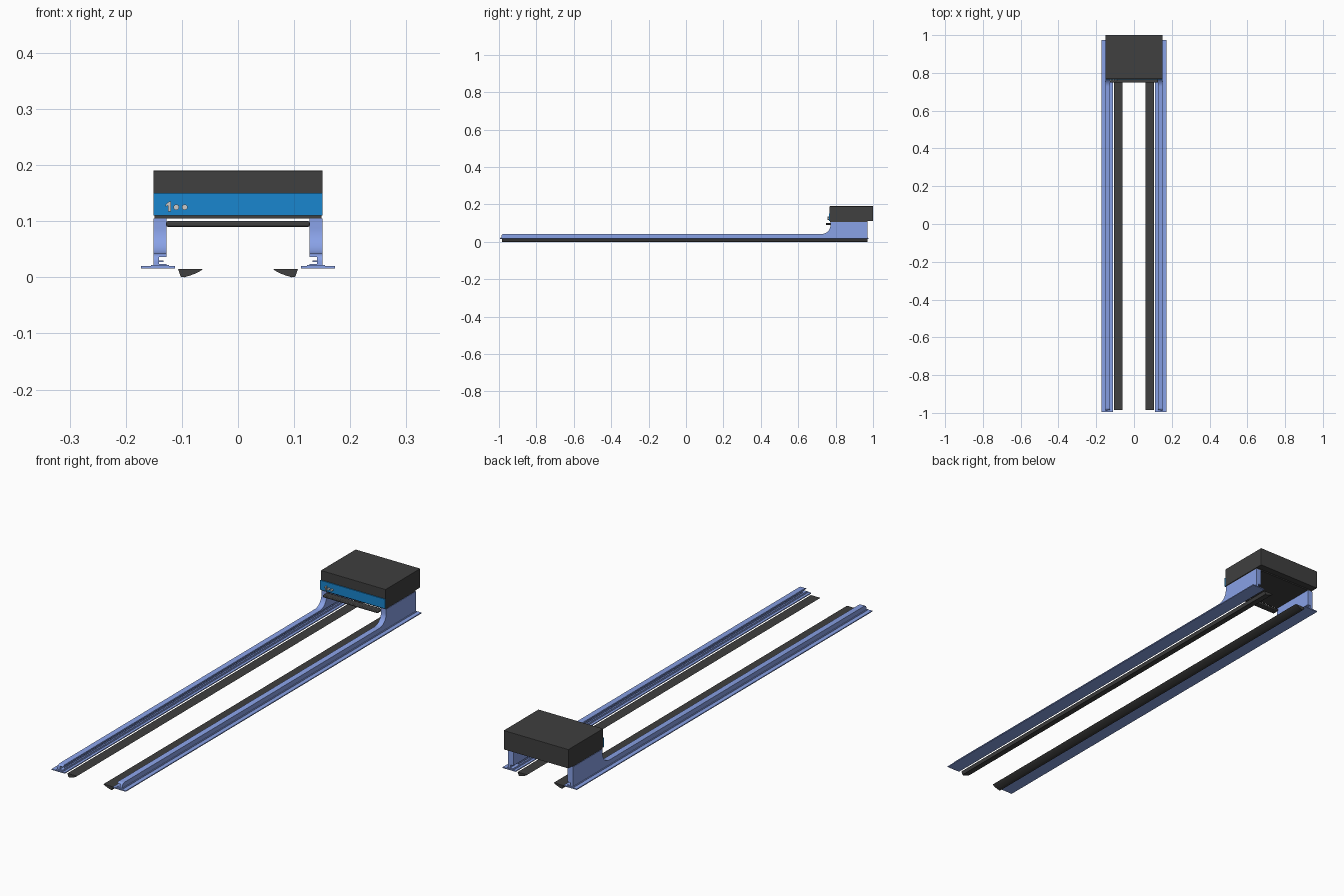
import bpy, bmesh, math

if "Cube" in bpy.data.objects:
    bpy.data.objects.remove(bpy.data.objects["Cube"])


def material(name, rgb):
    m = bpy.data.materials.new(name)
    m.diffuse_color = (*rgb, 1)
    m.use_nodes = True
    m.node_tree.nodes["Principled BSDF"].inputs["Base Color"].default_value = m.diffuse_color
    return m


BLUE = material("pale_blue", (0.25, 0.36, 0.80))
PANEL = material("bright_blue", (0.01, 0.24, 0.62))
DARK = material("charcoal", (0.05, 0.05, 0.05))


def finish(bm, name, mat, mirror=False, bevel=0):
    bmesh.ops.recalc_face_normals(bm, faces=bm.faces)
    me = bpy.data.meshes.new(name)
    bm.to_mesh(me)
    bm.free()
    ob = bpy.data.objects.new(name, me)
    bpy.context.collection.objects.link(ob)
    if mat:
        me.materials.append(mat)
    if bevel:
        b = ob.modifiers.new("bevel", 'BEVEL')
        b.width, b.segments = bevel, 2
    if mirror:
        ob.modifiers.new("mirror", 'MIRROR').use_mirror_merge = False
    return ob


def prism(name, pts, axis, a, b, mat, **kw):
    """Extrude a 2D profile: axis x takes (y, z) points, axis y takes (x, z)."""
    bm = bmesh.new()
    place = (lambda p: (a, *p)) if axis == 'x' else (lambda p: (p[0], a, p[1]))
    face = bm.faces.new([bm.verts.new(place(p)) for p in pts])
    ext = bmesh.ops.extrude_face_region(bm, geom=[face])["geom"]
    move = (b - a, 0, 0) if axis == 'x' else (0, b - a, 0)
    bmesh.ops.translate(bm, vec=move, verts=[v for v in ext if isinstance(v, bmesh.types.BMVert)])
    return finish(bm, name, mat, **kw)


def box(name, x0, x1, y0, y1, z0, z1, mat, **kw):
    return prism(name, [(x0, z0), (x1, z0), (x1, z1), (x0, z1)], 'y', y0, y1, mat, **kw)


def arc(cx, cz, r, a0, a1, n=10):
    return [(cx + r * math.cos(math.radians(a0 + (a1 - a0) * i / n)),
             cz + r * math.sin(math.radians(a0 + (a1 - a0) * i / n))) for i in range(n + 1)]


# Low rails sweeping up into rear posts, with an open channel on the inner side
outline = [(0.97, 0.018), (0.97, 0.105), (0.772, 0.105)]
outline += arc(0.727, 0.087, 0.045, 0, -90)
outline += arc(-0.973, 0.028, 0.014, 90, 180, 6)
outline += [(-0.987, 0.018)]
rail = prism("side_rail", outline, 'x', 0.127, 0.151, BLUE)
cutter = box("rail_channel_cutter", 0.12, 0.141, -1.1, 1.1, 0.024, 0.036, None)
cutter.hide_render = True
cutter.hide_set(True)
cutter.display_type = 'WIRE'
cut = rail.modifiers.new("channel", 'BOOLEAN')
cut.operation, cut.object, cut.solver = 'DIFFERENCE', cutter, 'EXACT'
rail.modifiers.new("mirror", 'MIRROR')

# Wide base flanges with a raised centre strip
box("base_flange", 0.112, 0.173, -0.995, 0.975, 0.016, 0.020, BLUE, mirror=True)
box("flange_step", 0.123, 0.155, -0.993, 0.973, 0.0195, 0.022, BLUE, mirror=True)

# Toothed strip lying in the channel
bm = bmesh.new()
verts = []
n = 95
for i in range(n):
    y = -0.97 + i * 0.02
    for dy, z in ((0, 0.027), (0.010, 0.027), (0.010, 0.030), (0.02, 0.030)):
        verts.append(((0.133, y + dy, z), (0.141, y + dy, z), (0.133, y + dy, 0.024)))
rows = [[bm.verts.new(p) for p in row] for row in verts]
for r, s in zip(rows, rows[1:]):
    bm.faces.new((r[0], r[1], s[1], s[0]))
    bm.faces.new((r[2], r[0], s[0], s[2]))
bmesh.ops.remove_doubles(bm, verts=bm.verts, dist=1e-6)
finish(bm, "channel_rack", BLUE, mirror=True)

# Rounded wedge runners between the rails
wedge = [(0.107, 0.015), (0.102, 0.001), (0.096, 0.0), (0.086, 0.003),
         (0.076, 0.0065), (0.068, 0.0105), (0.062, 0.015)]
prism("wedge_runner", wedge, 'y', -0.985, 0.97, DARK, mirror=True)

# Rear housing with underside plate
box("housing", -0.151, 0.151, 0.768, 1.0, 0.110, 0.190, DARK, bevel=0.001)
box("housing_base", -0.149, 0.149, 0.770, 0.97, 0.105, 0.111, DARK)

# Coloured front panel
box("front_panel", -0.151, 0.151, 0.764, 0.770, 0.110, 0.150, PANEL)

# Cross bar below the panel
box("cross_bar", -0.128, 0.128, 0.748, 0.778, 0.090, 0.100, DARK, bevel=0.003)

# Panel controls: hooked lever and two knobs
lever = [(-0.125, 0.117), (-0.119, 0.117), (-0.119, 0.135), (-0.123, 0.135),
         (-0.129, 0.130), (-0.129, 0.126), (-0.125, 0.128)]
prism("control_lever", lever, 'y', 0.757, 0.766, None)
for i, x in enumerate((-0.110, -0.095)):
    prism(f"control_knob_{i + 1}", arc(x, 0.125, 0.005, 0, 345, 23), 'y', 0.757, 0.766, None)

# Smooth shading with kept edges on curved parts
for ob in bpy.data.objects:
    ob.select_set(ob.name in {"side_rail", "wedge_runner", "cross_bar"} or "knob" in ob.name)
bpy.context.view_layer.objects.active = rail
bpy.ops.object.shade_smooth_by_angle(angle=math.radians(30))
